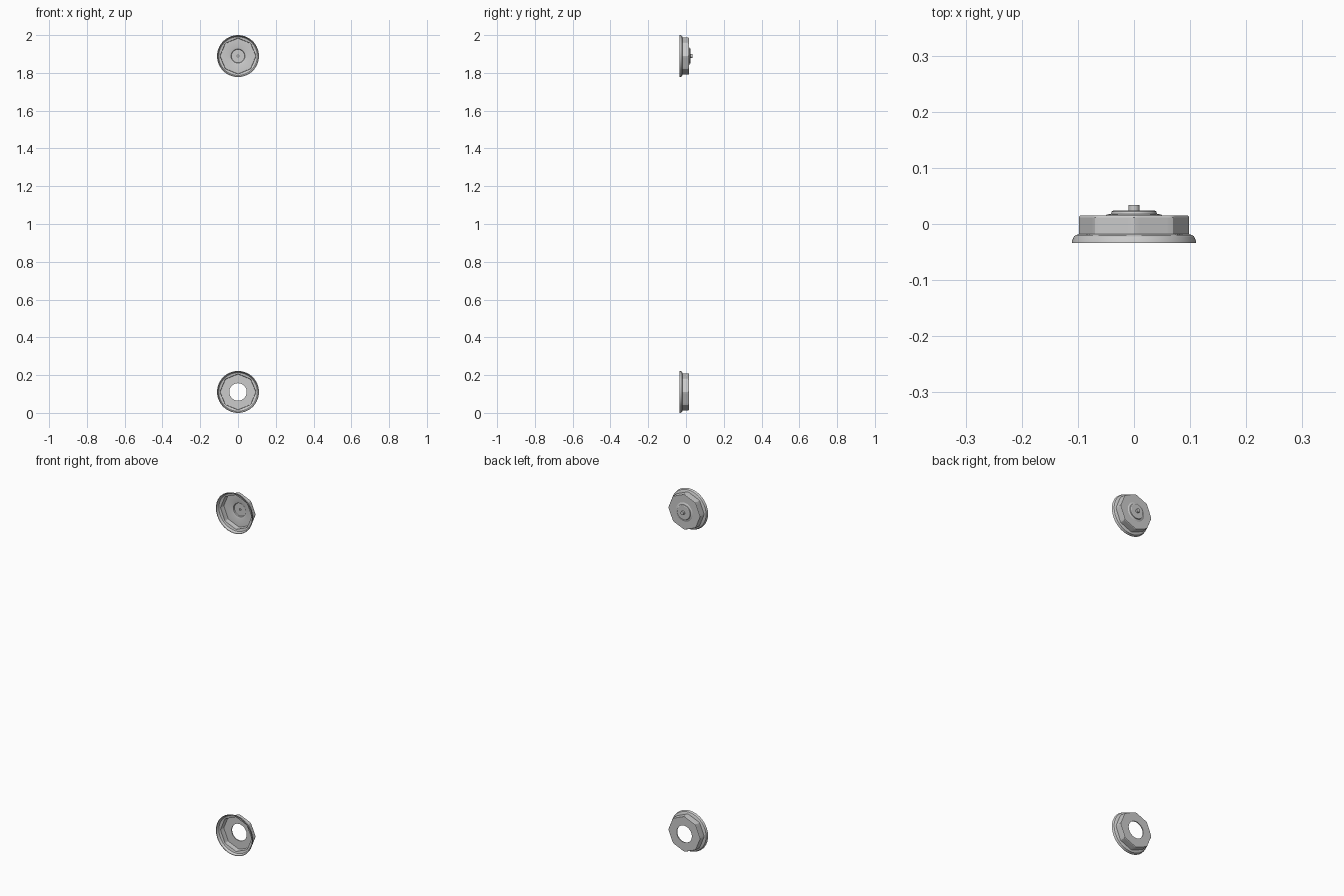
import bpy, bmesh, math

if "Cube" in bpy.data.objects:
    bpy.data.objects.remove(bpy.data.objects["Cube"])

SEG = 96
SIDES = 8


def ring_radius(r, a, octagonal):
    # circle, or octagon with a corner pointing up and slightly eased corners
    if not octagonal:
        return r
    step = 2 * math.pi / SIDES
    d = (a - math.pi / 2 + step / 2) % step - step / 2
    flat = r * math.cos(step / 2) / math.cos(step / 2 - abs(d))
    return min(flat, r * 0.992)


def loft(name, profile, z, closed):
    # profile entries: (radius, y, octagonal); radius 0 makes a pole
    bm = bmesh.new()
    rings = []
    for r, y, octa in profile:
        if r == 0:
            rings.append([bm.verts.new((0, y, z))])
            continue
        ring = []
        for i in range(SEG):
            a = 2 * math.pi * i / SEG
            q = ring_radius(r, a, octa)
            ring.append(bm.verts.new((q * math.cos(a), y, z + q * math.sin(a))))
        rings.append(ring)
    pairs = list(zip(rings, rings[1:]))
    if closed:
        pairs.append((rings[-1], rings[0]))
    for p, q in pairs:
        for i in range(SEG):
            j = (i + 1) % SEG
            vs = [p[i % len(p)], p[j % len(p)], q[j % len(q)], q[i % len(q)]]
            bm.faces.new(list(dict.fromkeys(vs)))
    bmesh.ops.recalc_face_normals(bm, faces=bm.faces)
    mesh = bpy.data.meshes.new(name)
    bm.to_mesh(mesh)
    bm.free()
    ob = bpy.data.objects.new(name, mesh)
    bpy.context.collection.objects.link(ob)
    bpy.ops.object.select_all(action='DESELECT')
    ob.select_set(True)
    bpy.context.view_layer.objects.active = ob
    bpy.ops.object.shade_smooth_by_angle(angle=math.radians(30))
    return ob


# shared octagonal cup with round flared flange, inside floor to outer back
cup = [
    (0.094, 0.010, True), (0.095, 0.007, True), (0.095, -0.018, True),
    (0.102, -0.021, False), (0.105, -0.025, False), (0.108, -0.034, False),
    (0.111, -0.034, False), (0.110, -0.029, False), (0.107, -0.022, False),
    (0.104, -0.020, False), (0.099, -0.018, True), (0.099, 0.012, True),
    (0.097, 0.015, True),
]

# hollow raised boss and blind pin in the middle of the upper cap
boss_front = [(0, 0.029, False), (0.005, 0.029, False), (0.005, 0.019, False),
              (0.035, 0.019, False), (0.037, 0.013, False), (0.048, 0.010, False)]
boss_back = [(0.051, 0.015, False), (0.048, 0.017, False), (0.041, 0.018, False),
             (0.040, 0.022, False), (0.037, 0.024, False), (0.010, 0.024, False),
             (0.010, 0.034, False), (0, 0.034, False)]
loft("upper_cap", boss_front + cup + boss_back, 1.889, False)

# lower cap with a round through hole
loft("lower_cap", [(0.046, 0.010, False)] + cup + [(0.046, 0.015, False)], 0.111, True)
